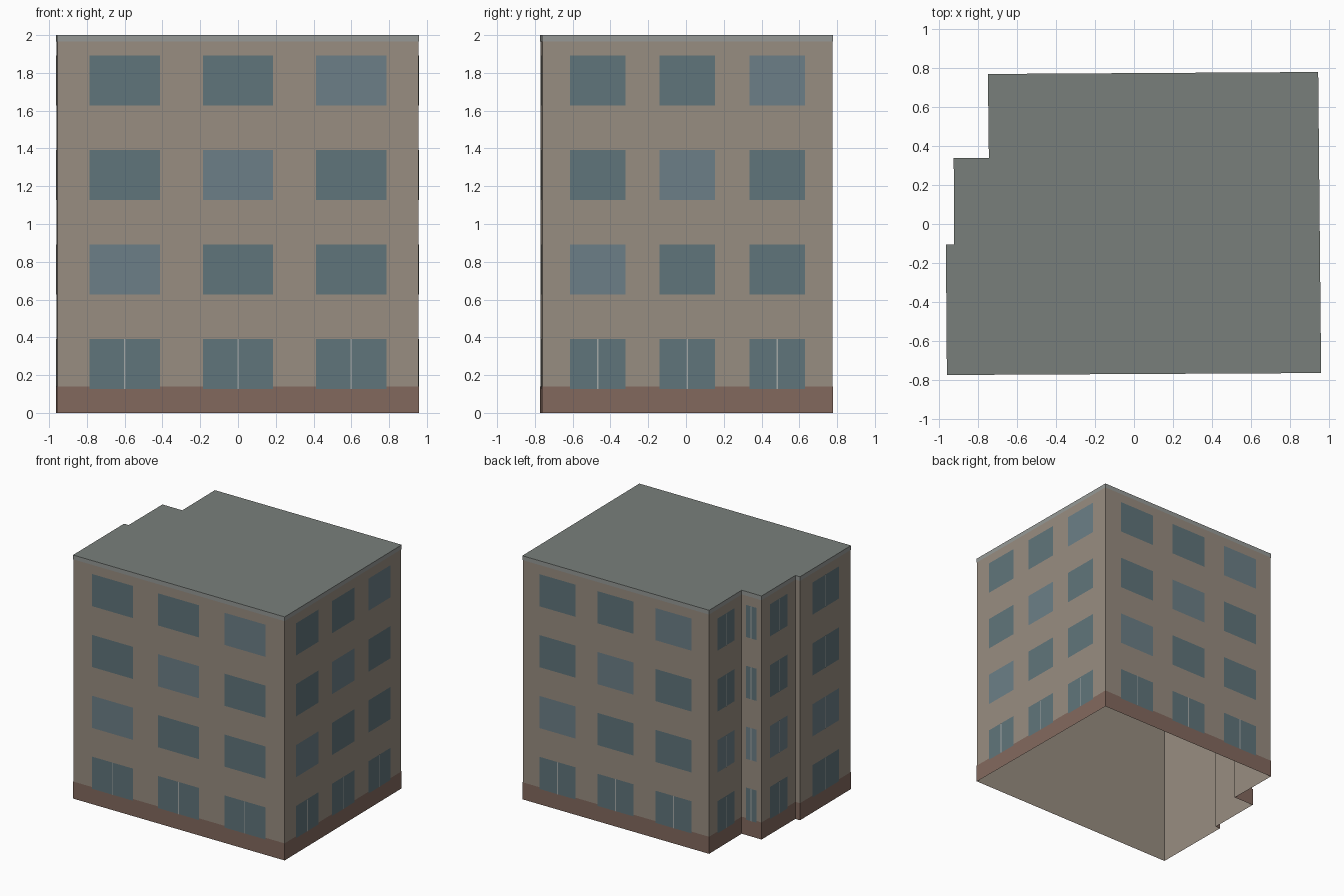
import bpy, bmesh
from mathutils import Vector

if "Cube" in bpy.data.objects:
    bpy.data.objects.remove(bpy.data.objects["Cube"])

# Footprint, counter-clockwise from the front left corner
FOOT = [Vector(p) for p in [(-0.955, -0.77), (0.955, -0.76), (0.94, 0.775), (-0.745, 0.765),
                            (-0.74, 0.335), (-0.92, 0.335), (-0.918, -0.107), (-0.96, -0.107)]]
HEIGHT, FLOORS = 2.0, 4
N = len(FOOT)


def material(name, rgb):
    lin = [((c / 255 + 0.055) / 1.055) ** 2.4 for c in rgb]
    m = bpy.data.materials.new(name)
    m.diffuse_color = (*lin, 1)
    m.use_nodes = True
    m.node_tree.nodes["Principled BSDF"].inputs["Base Color"].default_value = m.diffuse_color
    return m


def make_object(name, bm, mat):
    mesh = bpy.data.meshes.new(name)
    bm.to_mesh(mesh)
    bm.free()
    mesh.materials.append(mat)
    obj = bpy.data.objects.new(name, mesh)
    bpy.context.collection.objects.link(obj)
    return obj


def edge_frame(i):
    a, b = FOOT[i], FOOT[(i + 1) % N]
    d = (b - a).normalized()
    return a, d, Vector((d.y, -d.x)), (b - a).length


def outline(off):
    # Footprint pushed outward with mitred corners
    pts = []
    for i in range(N):
        n0, n1 = edge_frame(i - 1 if i else N - 1)[2], edge_frame(i)[2]
        pts.append(FOOT[i] + (n0 + n1) * off / (1 + n0.dot(n1)))
    return pts


def band(name, off, z0, z1, mat):
    # Open ring of wall faces
    bm = bmesh.new()
    pts = outline(off)
    low = [bm.verts.new((*p, z0)) for p in pts]
    top = [bm.verts.new((*p, z1)) for p in pts]
    for i in range(N):
        j = (i + 1) % N
        bm.faces.new((low[i], low[j], top[j], top[i]))
    return make_object(name, bm, mat)


def panel(bm, i, mid, width, z0, z1, off):
    # Upright rectangle just in front of wall i
    a, d, n, _ = edge_frame(i)
    l, r = a + d * (mid - width / 2) + n * off, a + d * (mid + width / 2) + n * off
    bm.faces.new([bm.verts.new((*p, z)) for p, z in ((l, z0), (r, z0), (r, z1), (l, z1))])


wall = material("wall", (152, 141, 129))
brick = material("brick", (131, 105, 94))
trim = material("trim", (150, 153, 150))
roof_grey = material("roof_grey", (121, 127, 123))
glass = material("glass", (96, 117, 123))
pale_glass = material("pale_glass", (108, 127, 135))
frame = material("frame", (165, 170, 168))

# Shell, open underneath, with plinth and cornice bands
band("walls", 0, 0, HEIGHT, wall)
band("plinth", 0.003, 0, 0.14, brick)
band("cornice", 0.003, 1.965, HEIGHT, trim)

# Flat roof
bm = bmesh.new()
bm.faces.new([bm.verts.new((*p, HEIGHT)) for p in outline(0.003)])
make_object("roof", bm, roof_grey)

# Windows on every wall wide enough
dark, pale, bars = bmesh.new(), bmesh.new(), bmesh.new()
for i in range(N):
    length = edge_frame(i)[3]
    if length < 0.1:
        continue
    inset = min(0.055, 0.08 * length)
    count = max(1, round(length / 0.57))
    bay = (length - 2 * inset) / count
    for f in range(FLOORS):
        z = 0.127 + f * HEIGHT / FLOORS
        for c in range(count):
            mid = inset + bay * (c + 0.5)
            panel(pale if f == c + 1 else dark, i, mid, bay * 0.62, z, z + 0.264, 0.005)
            if f == 0 or count == 1:
                panel(bars, i, mid, 0.008, z, z + 0.264, 0.007)
make_object("windows", dark, glass)
make_object("pale_windows", pale, pale_glass)
make_object("window_bars", bars, frame)
